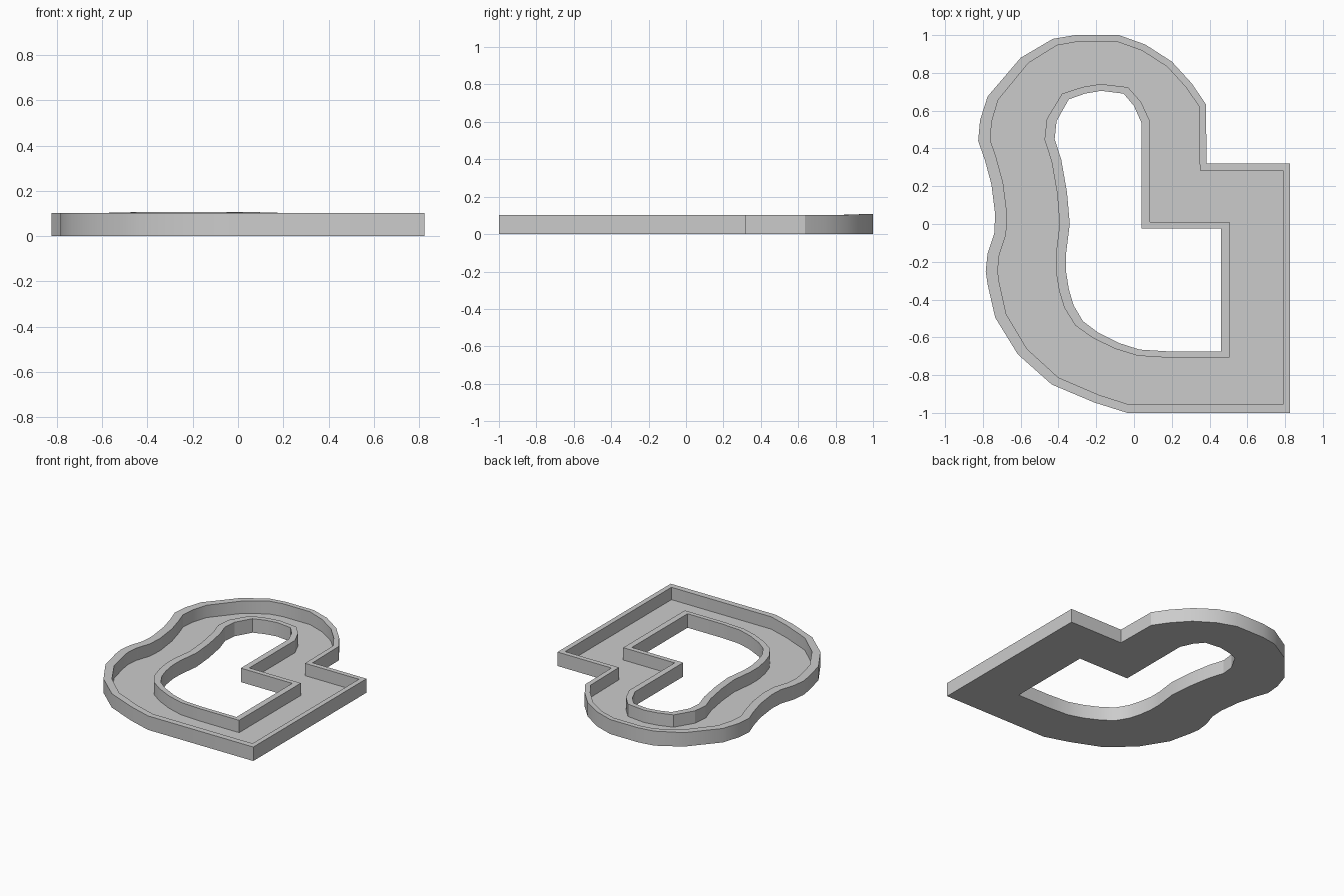
import bpy, bmesh
from mathutils import Vector

if "Cube" in bpy.data.objects:
    bpy.data.objects.remove(bpy.data.objects["Cube"])

WALL_TOP, FLOOR = 0.103, 0.012

# outer outline of the tray, clockwise from the left bulge
OUTER = [(-.825, .44), (-.815, .55), (-.775, .675), (-.60, .88), (-.43, .98), (-.31, 1),
         (-.08, 1), (.06, .95), (.20, .86), (.305, .745), (.38, .635), (.385, .32),
         (.825, .32), (.825, -1), (-.035, -1), (-.21, -.945), (-.435, -.85), (-.615, -.69),
         (-.735, -.495), (-.775, -.32), (-.785, -.25), (-.775, -.155), (-.74, -.05),
         (-.735, .05), (-.755, .21), (-.79, .34)]

# outline of the hole, clockwise from its left bulge
HOLE = [(-.42, .45), (-.41, .545), (-.345, .66), (-.26, .69), (-.175, .705), (-.055, .69),
        (0, .625), (.04, .535), (.04, -.025), (.46, -.025), (.46, -.675), (.19, -.675),
        (.03, -.665), (-.08, -.63), (-.19, -.575), (-.27, -.515), (-.32, -.43), (-.345, -.345),
        (-.36, -.25), (-.36, -.16), (-.34, 0), (-.355, .17), (-.385, .34)]


def offset(points, left, right, top, bottom):
    """Mitred outward offset with its own width on each side."""
    pts = [Vector(p) for p in points]
    out = []
    for i, p in enumerate(pts):
        a = (p - pts[i - 1]).normalized()
        b = (pts[(i + 1) % len(pts)] - p).normalized()
        na, nb = Vector((-a.y, a.x)), Vector((-b.y, b.x))
        m = (na + nb) / (1 + na.dot(nb))
        out.append((p.x + m.x * (right if m.x > 0 else left),
                    p.y + m.y * (top if m.y > 0 else bottom)))
    return out


bm = bmesh.new()


def ring(points, z, lift=0.0):
    return [bm.verts.new((x, y, z + (lift if y > .94 else 0))) for x, y in points]


def strip(r1, r2):
    for i in range(len(r1)):
        bm.faces.new((r1[i - 1], r1[i], r2[i], r2[i - 1]))


def fill_between(r1, r2):
    edges = []
    for r in (r1, r2):
        for i in range(len(r)):
            edges.append(bm.edges.get((r[i - 1], r[i])))
    bmesh.ops.triangle_fill(bm, edges=edges, use_beauty=True, use_dissolve=False)


# raised walls around the rim and the hole
rim_inner = offset(OUTER, -.063, -.037, -.036, -.044)
hole_outer = offset(HOLE, .053, .045, .036, .033)
rim = [ring(OUTER, 0), ring(OUTER, WALL_TOP, .004),
       ring(rim_inner, WALL_TOP, .004), ring(rim_inner, FLOOR)]
well = [ring(HOLE, 0), ring(HOLE, WALL_TOP), ring(hole_outer, WALL_TOP), ring(hole_outer, FLOOR)]
for rings in (rim, well):
    for r1, r2 in zip(rings, rings[1:]):
        strip(r1, r2)

# channel floor and underside
fill_between(rim[3], well[3])
fill_between(rim[0], well[0])
bmesh.ops.recalc_face_normals(bm, faces=bm.faces)

mesh = bpy.data.meshes.new("channel_tray")
bm.to_mesh(mesh)
bm.free()
tray = bpy.data.objects.new("channel_tray", mesh)
bpy.context.collection.objects.link(tray)

grey = bpy.data.materials.new("light_grey")
grey.diffuse_color = (.6, .6, .6, 1)
grey.use_nodes = True
grey.node_tree.nodes["Principled BSDF"].inputs["Base Color"].default_value = grey.diffuse_color
mesh.materials.append(grey)

bpy.context.view_layer.objects.active = tray
tray.select_set(True)
bpy.ops.object.shade_smooth_by_angle(angle=.4)
